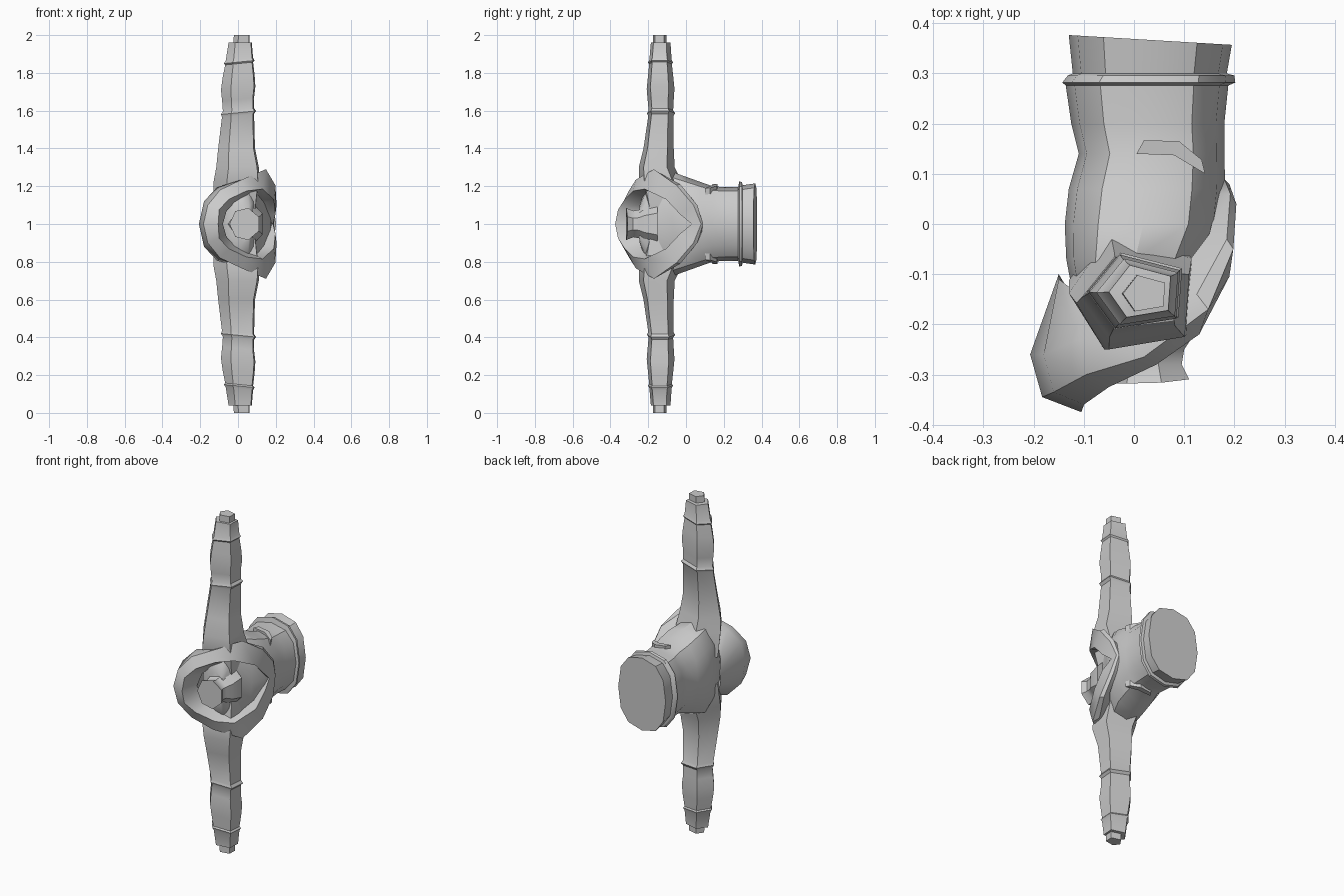
import bpy, bmesh, math


def build(name, rings, cap=True, close=False, sharp=35):
    """Loft closed rings of points into one smooth-by-angle object."""
    bm = bmesh.new()
    loops = [[bm.verts.new(p) for p in r] for r in rings]
    n = len(loops[0])
    pairs = list(zip(loops, loops[1:]))
    if close:
        pairs.append((loops[-1], loops[0]))
    for a, b in pairs:
        for i in range(n):
            j = (i + 1) % n
            bm.faces.new((a[i], a[j], b[j], b[i]))
    if cap and not close:
        bm.faces.new(loops[0])
        bm.faces.new(loops[-1])
    bmesh.ops.recalc_face_normals(bm, faces=bm.faces)
    me = bpy.data.meshes.new(name)
    bm.to_mesh(me)
    bm.free()
    ob = bpy.data.objects.new(name, me)
    bpy.context.collection.objects.link(ob)
    bpy.ops.object.select_all(action='DESELECT')
    ob.select_set(True)
    bpy.context.view_layer.objects.active = ob
    bpy.ops.object.shade_smooth_by_angle(angle=math.radians(sharp))
    return ob


def section(angles, u0, u1, v0, v1, power=1.0):
    """Polygon with the given corner angles, fitted to a box."""
    def f(t):
        return math.copysign(abs(t) ** power, t)
    us = [f(math.cos(math.radians(a))) for a in angles]
    vs = [f(math.sin(math.radians(a))) for a in angles]
    def fit(s, a, b):
        return [a + (t - min(s)) / (max(s) - min(s)) * (b - a) for t in s]
    return list(zip(fit(us, u0, u1), fit(vs, v0, v1)))


# Torso with flared hem and raised belt: y, x range, half width
torso = [
    (.367, -.13, .195, .215), (.30, -.122, .185, .205), (.296, -.132, .2, .222),
    (.282, -.143, .202, .225), (.276, -.136, .188, .195), (.2, -.125, .18, .195),
    (.14, -.11, .18, .2), (.07, -.13, .182, .225), (.0, -.138, .175, .25),
    (-.07, -.135, .14, .275), (-.15, -.12, .1, .25), (-.21, -.085, .09, .2),
    (-.245, -.03, .08, .1),
]
a12 = [30 * i for i in range(12)]
rings = []
for k, (y, x0, x1, h) in enumerate(torso):
    pts = section(a12, x0, x1, 1 - h, 1 + h, .8)
    tilt = .06 if k == 0 else 0
    rings.append([(x, y - tilt * (x - .03), z) for x, z in pts])
build("torso", rings)

# Five-sided sleeves with cuff bands and stump: distance from centre, x range, y range
arm = [
    (.08, -.13, .10, -.22, .0), (.22, -.13, .115, -.25, -.02),
    (.30, -.115, .11, -.25, -.06), (.40, -.105, .09, -.225, -.065),
    (.575, -.085, .085, -.2, -.067), (.59, -.09, .096, -.206, -.057),
    (.605, -.08, .085, -.198, -.068), (.66, -.084, .085, -.203, -.065),
    (.72, -.09, .092, -.208, -.061), (.78, -.082, .088, -.202, -.067),
    (.85, -.068, .08, -.195, -.075), (.858, -.075, .088, -.201, -.069),
    (.872, -.065, .08, -.194, -.076), (.96, -.05, .073, -.186, -.082),
    (.962, -.024, .062, -.174, -.102), (1.0, -.022, .062, -.174, -.102),
]
a5 = [180, 112, 33, -40, -118]
for name, s in (("upper_sleeve", 1), ("lower_sleeve", -1)):
    rings = []
    for d, x0, x1, y0, y1 in arm:
        slant = .1 * s if .5 < d < .9 else 0
        rings.append([(x, y, 1 + s * d + slant * (x - .01))
                      for x, y in section(a5, x0, x1, y0, y1)])
    build(name, rings)

# Neck stump: y, x range, half width
a7 = [180 + 360 / 7 * i for i in range(7)]
neck = [(-.318, -.045, .11, .085), (-.28, -.035, .095, .07),
        (-.25, -.04, .1, .075), (-.22, -.06, .12, .1), (-.15, -.08, .13, .13)]
build("neck", [[(x, y + .12 * max(x - .04, 0) * (y < -.3), z) for x, z in
                section(a7, x0, x1, 1 - h, 1 + h)] for y, x0, x1, h in neck])

# Lowered hood: half of the loop from the back to the chest point;
# each station runs base, bulge, outer rim, rim crest, inner edge
hood = [
    [(-.15, -.10, 0), (-.207, -.26, 0), (-.183, -.345, 0), (-.105, -.375, 0), (-.08, -.27, 0)],
    [(-.15, -.11, .07), (-.18, -.26, .12), (-.16, -.335, .10), (-.10, -.36, .075), (-.06, -.25, .07)],
    [(-.11, -.14, .14), (-.11, -.23, .195), (-.095, -.30, .18), (-.05, -.325, .13), (-.02, -.22, .11)],
    [(-.02, -.15, .19), (.0, -.21, .22), (.02, -.265, .235), (.045, -.28, .175), (.05, -.18, .14)],
    [(.09, -.1, .22), (.125, -.14, .27), (.148, -.17, .29), (.13, -.22, .185), (.10, -.12, .16)],
    [(.15, -.02, .17), (.185, -.03, .21), (.198, -.05, .205), (.19, -.105, .13), (.14, -.05, .11)],
    [(.17, .06, .09), (.192, .06, .10), (.204, .04, .10), (.198, -.03, .05), (.15, .0, .045)],
    [(.165, .10, 0), (.18, .09, 0), (.19, .08, 0), (.185, .03, 0), (.15, .04, 0)],
]
loop = [[(x, y, 1 + h) for x, y, h in st] for st in hood]
loop += [[(x, y, 1 - h) for x, y, h in st] for st in hood[-2:0:-1]]
build("hood", loop, close=True, sharp=40)

# Small cloth folds on each flank
fold = [(.005, .14), (.02, .167), (.09, .165), (.135, .128), (.142, .1), (.08, .137)]
for name, s in (("upper_fold", 1), ("lower_fold", -1)):
    build(name, [[(x, y, 1 + s * (h - .25 * max(x - .05, 0))) for x, y in fold]
                 for h in (.15, .212)], sharp=30)
